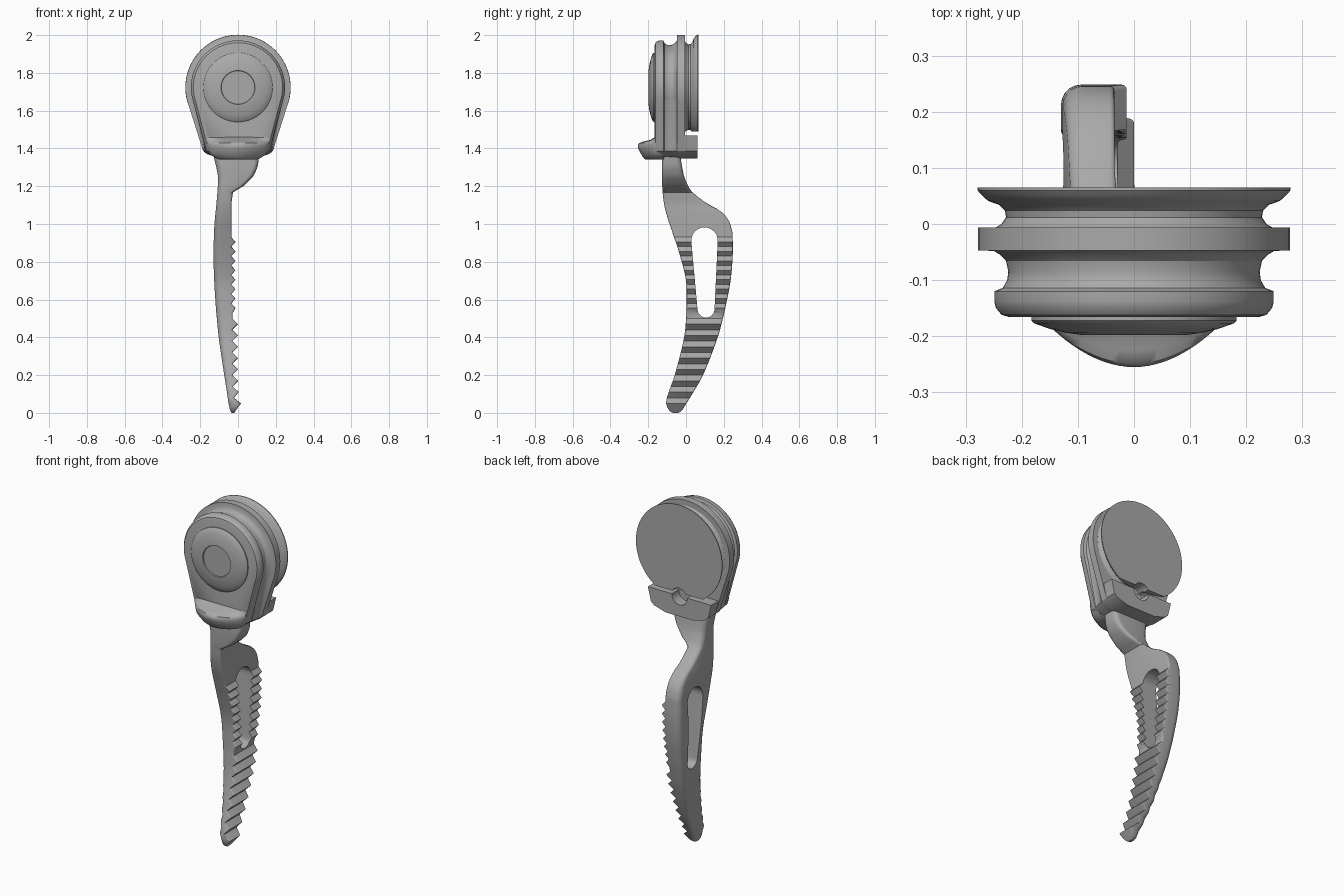
import bpy
import bmesh
from math import sin, cos, pi, radians, asin

old = bpy.data.objects.get("Cube")
if old:
    bpy.data.objects.remove(old, do_unlink=True)

grey = bpy.data.materials.new("plain_grey")
grey.use_nodes = True
tone = (0.4, 0.4, 0.4, 1)
grey.diffuse_color = tone
grey.node_tree.nodes["Principled BSDF"].inputs["Base Color"].default_value = tone

HUB = 1.723  # height of the wheel axis


def loft(name, rings):
    """Skin a list of equal-length rings and cap both ends."""
    bm = bmesh.new()
    loops = [[bm.verts.new(p) for p in ring] for ring in rings]
    n = len(loops[0])
    for a, b in zip(loops, loops[1:]):
        for i in range(n):
            j = (i + 1) % n
            bm.faces.new((a[i], a[j], b[j], b[i]))
    bm.faces.new(loops[0])
    bm.faces.new(loops[-1])
    bmesh.ops.recalc_face_normals(bm, faces=bm.faces)
    mesh = bpy.data.meshes.new(name)
    bm.to_mesh(mesh)
    bm.free()
    obj = bpy.data.objects.new(name, mesh)
    bpy.context.collection.objects.link(obj)
    mesh.materials.append(grey)
    return obj


def activate(obj):
    bpy.ops.object.select_all(action='DESELECT')
    obj.select_set(True)
    bpy.context.view_layer.objects.active = obj


def smooth(obj, angle=32):
    activate(obj)
    bpy.ops.object.shade_smooth_by_angle(angle=radians(angle))


def cut(obj, cutter):
    mod = obj.modifiers.new("cut", 'BOOLEAN')
    mod.operation = 'DIFFERENCE'
    mod.solver = 'EXACT'
    mod.object = cutter
    activate(obj)
    bpy.ops.object.modifier_apply(modifier=mod.name)
    bpy.data.objects.remove(cutter, do_unlink=True)


def circle(r, y, x=0, z=HUB, n=72):
    return [(x + r * cos(2 * pi * i / n), y, z + r * sin(2 * pi * i / n)) for i in range(n)]


def teardrop(r, y, w, low=1.342):
    """Round top tapering to a narrow base of half width w."""
    start, n = -0.32, 60
    arc = [start + (pi - 2 * start) * i / n for i in range(n + 1)]
    pts = [(r * cos(a), y, HUB + r * sin(a)) for a in arc]
    base = [(-w, low + 0.045), (-w + 0.02, low + 0.028), (-w / 2, low + 0.006)]
    pts += [(x, y, z) for x, z in base]
    pts += [(-x, y, z) for x, z in reversed(base)]
    return pts


def prism(name, pts, y0, y1):
    return loft(name, [[(x, y, z) for x, z in pts] for y in (y0, y1)])


# Housing: front plate, groove and flange in one skin
housing = [(0.222, -0.166, 0.145), (0.236, -0.162, 0.155), (0.246, -0.15, 0.162),
           (0.249, -0.138, 0.165), (0.249, -0.12, 0.168), (0.234, -0.114, 0.17),
           (0.226, -0.1, 0.172), (0.224, -0.085, 0.175), (0.228, -0.066, 0.178),
           (0.24, -0.054, 0.18), (0.25, -0.048, 0.182), (0.278, -0.047, 0.185),
           (0.278, -0.006, 0.185)]
smooth(loft("housing", [teardrop(*row) for row in housing]))

# Rear wheel with a concave groove, trimmed above the base block
wheel = [(0.25, -0.008), (0.236, 0), (0.228, 0.012), (0.23, 0.024), (0.24, 0.034),
         (0.26, 0.041), (0.272, 0.052), (0.279, 0.06), (0.279, 0.065)]
rear = loft("rear_wheel", [circle(r, y) for r, y in wheel])
cut(rear, prism("trim", [(-0.4, 1.3), (0.4, 1.3), (0.4, 1.49), (-0.4, 1.49)], -0.004, 0.1))
cut(rear, loft("bore", [circle(0.05, y, z=1.465, n=32) for y in (-0.003, 0.1)]))
smooth(rear)

# Base block behind the flange, with a half-round channel
half = [(0.205, 1.468), (0.185, 1.387), (0.165, 1.37), (0.09, 1.348)]
block = prism("base_block", half + [(-x, z) for x, z in reversed(half)], -0.03, 0.06)
cut(block, loft("bore", [circle(0.05, y, z=1.465, n=32) for y in (-0.004, 0.1)]))
smooth(block)

# Front cap: shallow dome with a slightly sunken centre
cap = [(0.183, -0.15), (0.183, -0.172), (0.178, -0.177), (0.15, -0.187), (0.12, -0.194),
       (0.092, -0.198), (0.09, -0.198), (0.088, -0.192)]
smooth(loft("front_cap", [circle(r, y) for r, y in cap]))

# Thumb lip bulging from the foot of the front plate
lip = [(1.342, 0.1, 0.05), (1.352, 0.125, 0.062), (1.375, 0.152, 0.075), (1.4, 0.16, 0.088),
       (1.415, 0.163, 0.09), (1.428, 0.165, 0.084), (1.437, 0.165, 0.06), (1.445, 0.166, 0.025),
       (1.46, 0.168, 0.0)]
rings = []
for z, w, d in lip:
    front = [(-w + w * i / 12, -0.165 - d * sin(pi * i / 24) ** 0.8, z) for i in range(13)]
    front += [(-x, y, z) for x, y, z in reversed(front[:-1])]
    rings.append(front + [(w, -0.12, z), (-w, -0.12, z)])
smooth(loft("thumb_lip", rings), 45)

# Handle: height, front y, rear y, left x limit, right x limit
rows = [(0, -0.07, -0.04, -0.035, -0.02), (0.012, -0.088, -0.022, -0.041, -0.012),
        (0.05, -0.106, 0.002, -0.05, 0.016), (0.1, -0.095, 0.033, -0.057, 0.004),
        (0.2, -0.06, 0.09, -0.073, 0), (0.4, -0.01, 0.168, -0.102, 0),
        (0.52, 0.002, 0.2, -0.114, 0), (0.54, 0.003, 0.205, -0.116, -0.013),
        (0.7, 0, 0.236, -0.126, -0.013), (0.85, -0.037, 0.248, -0.13, -0.013),
        (0.95, -0.07, 0.246, -0.127, -0.013), (0.96, -0.073, 0.245, -0.127, -0.035),
        (1.02, -0.094, 0.225, -0.123, -0.035), (1.07, -0.108, 0.18, -0.118, -0.035),
        (1.11, -0.117, 0.11, -0.114, -0.035), (1.17, -0.124, 0.032, -0.109, -0.026),
        (1.2, -0.126, 0.012, -0.107, 0.03), (1.25, -0.127, -0.009, -0.106, 0.08),
        (1.3, -0.127, -0.02, -0.115, 0.104), (1.36, -0.125, -0.03, -0.13, 0.112)]


def sample(z, col):
    """Smooth interpolation of one table column."""
    k = max(i for i in range(len(rows) - 1) if rows[i][0] <= z)

    def slope(i):
        a, b = rows[max(i - 1, 0)], rows[min(i + 1, len(rows) - 1)]
        return (b[col] - a[col]) / (b[0] - a[0])
    a, b = rows[k], rows[k + 1]
    h = b[0] - a[0]
    t = (z - a[0]) / h
    if col == 4:
        return a[col] + (b[col] - a[col]) * t
    return ((2 * t ** 3 - 3 * t * t + 1) * a[col] + (3 * t * t - 2 * t ** 3) * b[col]
            + h * ((t ** 3 - 2 * t * t + t) * slope(k) + (t ** 3 - t * t) * slope(k + 1)))


def section(z, notch):
    """Rounded rectangle, softer on the plain side than on the toothed side."""
    y0, y1, x0, x1 = (sample(z, c) for c in range(1, 5))
    x1 -= notch
    soft = min(0.035, (y1 - y0) * 0.45, (x1 - x0) * 0.5)
    hard = soft * (0.25 if z < 1.1 else 0.25 + 0.5 * min(1, (z - 1.1) / 0.1))
    pts = []
    for cx, cy, r, q in ((x1 - hard, y1 - hard, hard, 0), (x0 + soft, y1 - soft, soft, 1),
                         (x0 + soft, y0 + soft, soft, 2), (x1 - hard, y0 + hard, hard, 3)):
        for i in range(6):
            a = pi / 2 * (q + i / 5)
            pts.append((cx + r * cos(a), cy + r * sin(a), z))
    return pts


levels = [(z, 0) for z in (0, 0.005, 0.012, 0.025, 0.05)]
levels += [(0.08 + 0.03 * i, 0.03 * ((i + 1) % 2)) for i in range(15)]    # coarse teeth
levels += [(0.53 + 0.025 * i, 0.022 * ((i + 1) % 2)) for i in range(17)]  # fine teeth
levels += [(0.95, 0.022), (0.96, 0)]
levels += [(0.975 + 0.0175 * i, 0) for i in range(23)]
handle = loft("handle", [section(z, n) for z, n in levels])

# Long slot through the handle, wider at the top
hull = []
for cy, cz, r, start in ((0.098, 0.912, 0.07, 0), (0.106, 0.55, 0.045, pi)):
    tilt = asin(0.025 / 0.362)
    first, span = (-tilt, pi + 2 * tilt) if start == 0 else (pi + tilt, pi - 2 * tilt)
    for i in range(17):
        a = first + span * i / 16
        hull.append((cy + r * cos(a), cz + r * sin(a)))
cut(handle, loft("slot", [[(x, y, z) for y, z in hull] for x in (-0.3, 0.3)]))
smooth(handle, 30)
